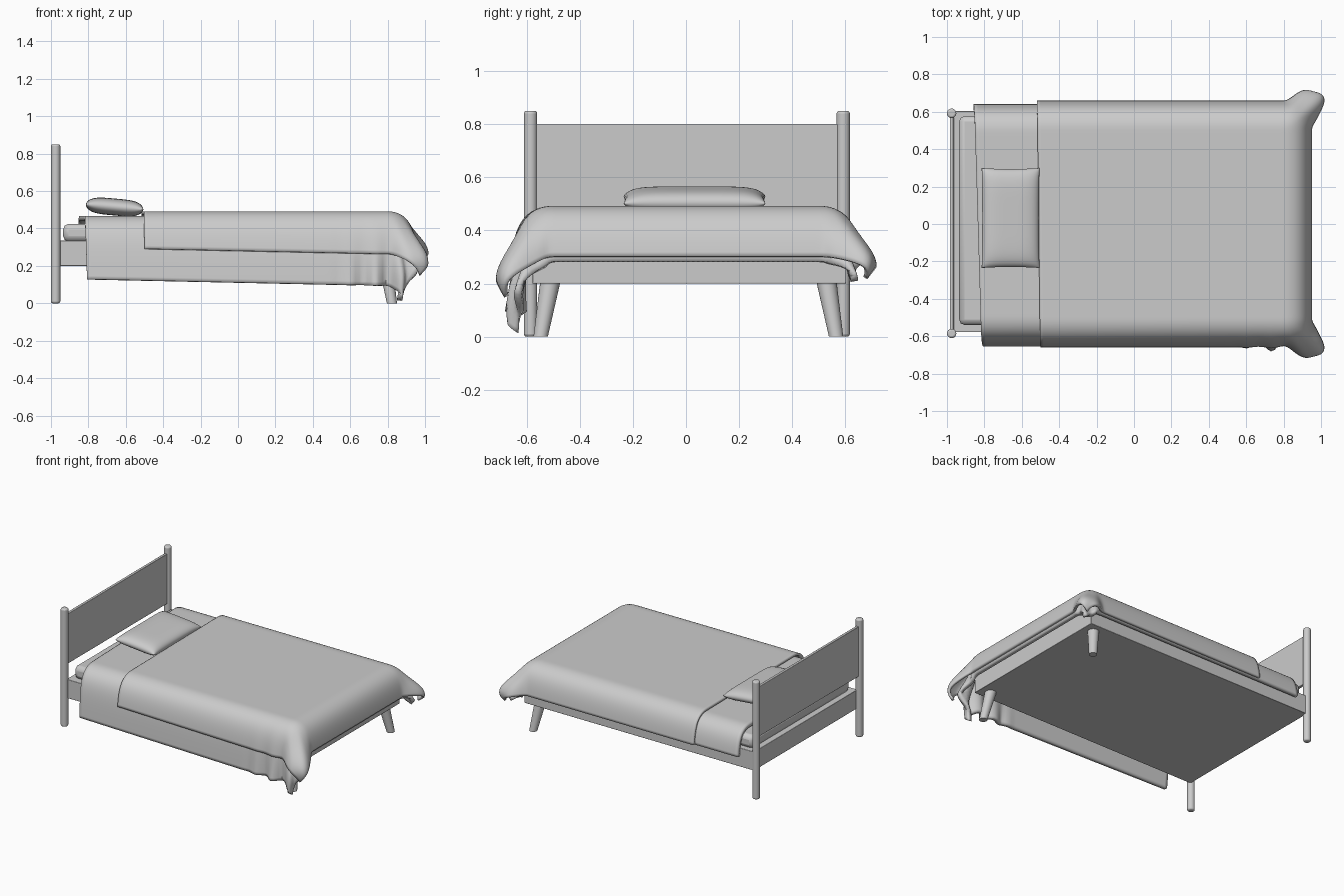
import bpy, bmesh, math
from mathutils import Vector

if "Cube" in bpy.data.objects:
    bpy.data.objects.remove(bpy.data.objects["Cube"])


def finish(ob, bevel=0.0, segs=2, angle=35):
    bpy.ops.object.select_all(action='DESELECT')
    ob.select_set(True)
    bpy.context.view_layer.objects.active = ob
    if bevel:
        m = ob.modifiers.new("bevel", 'BEVEL')
        m.width, m.segments, m.limit_method = bevel, segs, 'ANGLE'
    bpy.ops.object.shade_smooth_by_angle(angle=math.radians(angle))
    return ob


def box(name, lo, hi, bevel=0.0, segs=2):
    lo, hi = Vector(lo), Vector(hi)
    bpy.ops.mesh.primitive_cube_add(size=1, location=(lo + hi) / 2)
    ob = bpy.context.object
    ob.name = name
    ob.scale = hi - lo
    bpy.ops.object.transform_apply(location=False, rotation=False, scale=True)
    return finish(ob, bevel, segs)


def rod(name, bottom, top, r1, r2, bevel=0.0):
    """Tapered round rod with horizontal ends."""
    bpy.ops.mesh.primitive_cone_add(vertices=24, radius1=r1, radius2=r2, depth=1)
    ob = bpy.context.object
    ob.name = name
    b, t = Vector(bottom), Vector(top)
    for v in ob.data.vertices:
        c = b.lerp(t, v.co.z + 0.5)
        v.co = (c.x + v.co.x, c.y + v.co.y, c.z)
    return finish(ob, bevel, 3)


def mesh_object(name, bm):
    bmesh.ops.recalc_face_normals(bm, faces=bm.faces)
    me = bpy.data.meshes.new(name)
    bm.to_mesh(me)
    bm.free()
    ob = bpy.data.objects.new(name, me)
    bpy.context.collection.objects.link(ob)
    return ob


def grid(bm, nu, nv, fn):
    vs = [[bm.verts.new(fn(i / nu, j / nv)) for j in range(nv + 1)] for i in range(nu + 1)]
    for i in range(nu):
        for j in range(nv):
            bm.faces.new((vs[i][j], vs[i + 1][j], vs[i + 1][j + 1], vs[i][j + 1]))


def drape(name, top, head, shear, core_x, core_y, w, foot, front, back,
          sag, bulge, bulge_at, ripple, thick):
    """Cloth laid over the mattress, hanging on front, back and foot."""
    def point(u, v):
        b = -(core_y + front) + v * (2 * core_y + front + back)
        x0 = head - shear * b
        a = x0 + u * (core_x + foot - x0)
        ox, oy = max(0, a - core_x), max(0, abs(b) - core_y)
        d = math.hypot(ox, oy)
        cx, cy = min(a, core_x), max(-core_y, min(core_y, b))
        if d < 1e-6:
            return (cx, cy, top)
        th = math.atan2(oy, ox)
        corner = math.sin(2 * th) ** 2
        out = w * math.tanh(d / w) + 0.06 * d
        out += bulge * corner * math.exp(-((d - bulge_at) / 0.13) ** 2)
        out += ripple * math.sin(12 * th) * corner * (d / 0.4) ** 2
        drop = w * math.log(math.cosh(d / w))
        if b < 0:
            drop *= 1 + sag * (cx - head) / 1.4 * oy / d
            # gathered folds on the long side near the foot
            near = max(0, (cx - 0.5) / 0.3) * (1 - corner)
            out += ripple * near * math.sin(cx * 45) * oy / d * (d / 0.4) ** 2
        else:
            drop *= 1 - 0.13 * corner
        s = -1 if b < 0 else 1
        return (cx + out * math.cos(th), cy + s * out * math.sin(th),
                max(0.012, top - drop))
    bm = bmesh.new()
    grid(bm, 90, 90, point)
    ob = mesh_object(name, bm)
    if ob.data.polygons[0].normal.z < 0 and ob.data.polygons[45 * 90 + 45].normal.z < 0:
        ob.data.flip_normals()
    elif ob.data.polygons[45 * 90 + 45].normal.z < 0:
        ob.data.flip_normals()
    m = ob.modifiers.new("thickness", 'SOLIDIFY')
    m.thickness, m.offset = thick, -1
    return finish(ob, angle=50)


# headboard
for side, y in (("front", -0.585), ("back", 0.592)):
    rod(side + "_headboard_post", (-0.975, y, 0), (-0.975, y, 0.85), 0.025, 0.025, 0.01)
box("headboard_panel", (-0.985, -0.575, 0.44), (-0.965, 0.58, 0.8), 0.003)

# frame and splayed foot legs
box("bed_frame", (-0.965, -0.578, 0.2), (0.87, 0.603, 0.335), 0.003)
for side, y, s in (("front", -0.547, -1), ("back", 0.565, 1)):
    rod(side + "_foot_leg", (0.823, y, 0), (0.79, y - s * 0.036, 0.205), 0.027, 0.038)

# mattress
box("mattress", (-0.935, -0.54, 0.33), (0.86, 0.577, 0.425), 0.03, 2)

# sheet and blanket
drape("sheet", 0.468, -0.835, 0.03, 0.79, 0.494, 0.135, 0.275, 0.432, 0.275,
      0.09, 0.06, 0.40, 0.03, 0.028)
drape("blanket", 0.492, -0.51, 0.012, 0.80, 0.506, 0.14, 0.285, 0.295, 0.30,
      0.15, 0.115, 0.34, 0.012, 0.018)

# pillow: two puffed grids joined along the seam
bm = bmesh.new()
for s in (1, -1):
    def puff(u, v, s=s):
        a, b = -math.cos(math.pi * u), -math.cos(math.pi * v)
        h = (max(0, 1 - a ** 4) * max(0, 1 - b ** 6)) ** 0.5
        return (0.155 * a * (1 - 0.02 * (1 - b * b)), 0.267 * b * (1 - 0.02 * (1 - a * a)),
                s * 0.045 * h)
    grid(bm, 24, 32, puff)
bmesh.ops.remove_doubles(bm, verts=bm.verts, dist=0.0005)
pillow = mesh_object("pillow", bm)
pillow.location = (-0.66, 0.032, 0.515)
pillow.rotation_euler = (0, 0.09, 0)
finish(pillow, angle=80)
